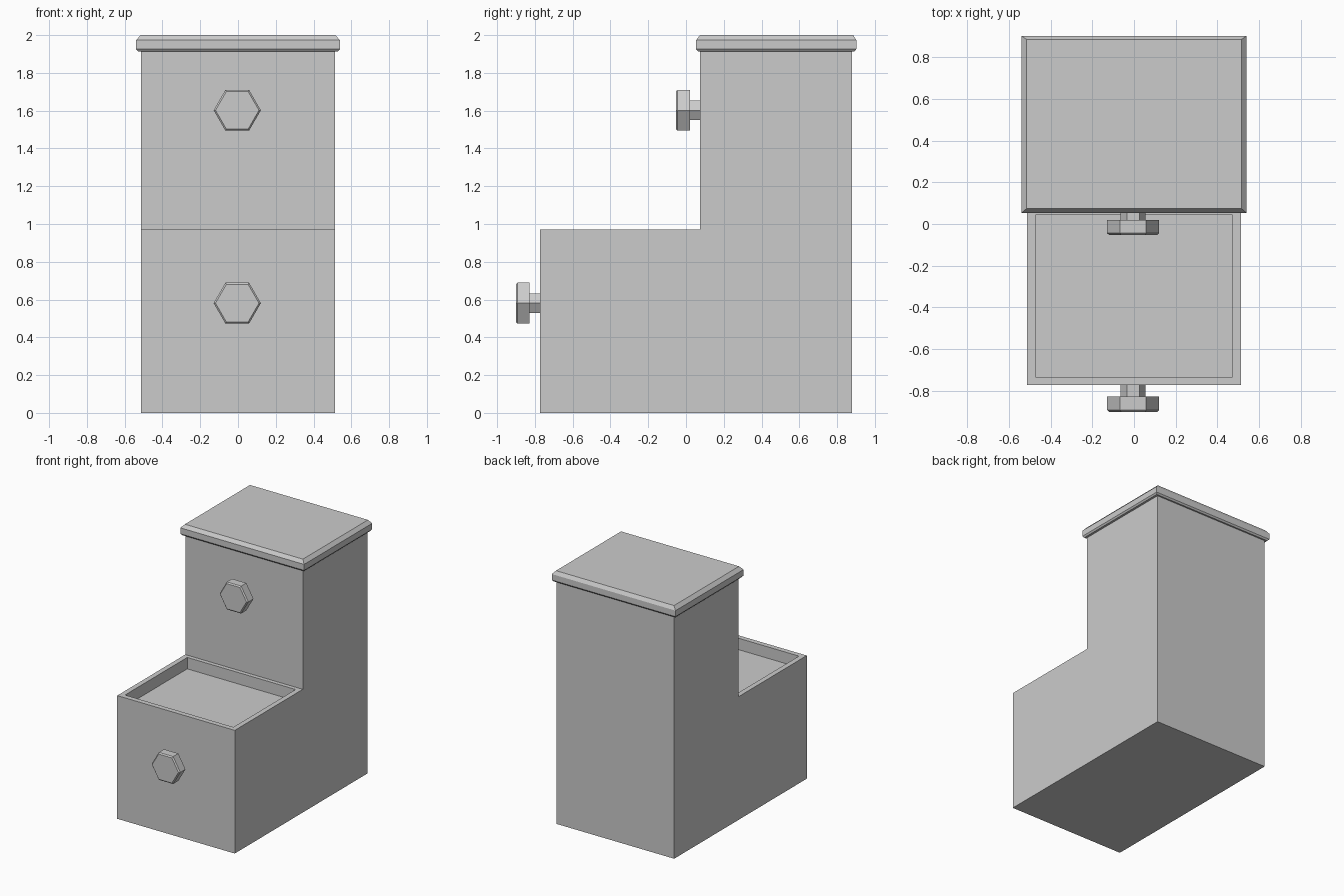
import bpy, bmesh, math
from mathutils import Vector

if "Cube" in bpy.data.objects:
    bpy.data.objects.remove(bpy.data.objects["Cube"])


def finish(bm, name):
    bmesh.ops.recalc_face_normals(bm, faces=bm.faces[:])
    mesh = bpy.data.meshes.new(name)
    bm.to_mesh(mesh)
    bm.free()
    obj = bpy.data.objects.new(name, mesh)
    bpy.context.collection.objects.link(obj)
    return obj


def loft(name, rings):
    """Closed solid through a series of equal-sized point rings."""
    bm = bmesh.new()
    loops = [[bm.verts.new(p) for p in ring] for ring in rings]
    n = len(loops[0])
    for a, b in zip(loops, loops[1:]):
        for i in range(n):
            j = (i + 1) % n
            bm.faces.new((a[i], a[j], b[j], b[i]))
    bm.faces.new(loops[0])
    bm.faces.new(loops[-1])
    return finish(bm, name)


def rect(hx, y0, y1, z):
    return [(-hx, y0, z), (hx, y0, z), (hx, y1, z), (-hx, y1, z)]


def hexagon(r, y, z, x=-0.004):
    return [(x + r * math.cos(k * math.pi / 3), y, z + r * math.sin(k * math.pi / 3))
            for k in range(6)]


# Stepped body: L-shaped side profile extruded across x
HALF, STEP = 0.513, 0.972
FRONT, RISER, BACK = -0.773, 0.075, 0.88
profile = [(FRONT, 0), (BACK, 0), (BACK, 1.92), (RISER, 1.92), (RISER, STEP), (FRONT, STEP)]
bm = bmesh.new()
left = [bm.verts.new((-HALF, y, z)) for y, z in profile]
right = [bm.verts.new((HALF, y, z)) for y, z in profile]
bm.faces.new(left)
bm.faces.new(right)
sides = []
for i in range(len(profile)):
    j = (i + 1) % len(profile)
    sides.append(bm.faces.new((left[i], left[j], right[j], right[i])))
bmesh.ops.recalc_face_normals(bm, faces=bm.faces[:])

# Shallow tray recessed into the lower step
tray = sides[4]
bmesh.ops.inset_region(bm, faces=[tray], thickness=0.04, use_even_offset=True)
for v in tray.verts:
    if v.co.y > -0.3:
        v.co.y = 0.043
bmesh.ops.inset_individual(bm, faces=[tray], thickness=0.0)
bmesh.ops.translate(bm, verts=list(tray.verts), vec=Vector((0, 0, -0.09)))
finish(bm, "stepped_body")

# Lid with bevelled upper and lower edges
loft("lid", [rect(0.53, 0.063, 0.892, 1.914),
             rect(0.54, 0.053, 0.902, 1.926),
             rect(0.54, 0.053, 0.902, 1.973),
             rect(0.515, 0.074, 0.885, 2.0)])

# Hexagonal knobs on stems
for label, wall, z in (("upper", RISER, 1.602), ("lower", FRONT, 0.581)):
    loft(label + "_knob_stem", [hexagon(0.06, wall + 0.01, z),
                                hexagon(0.06, wall - 0.06, z)])
    loft(label + "_knob", [hexagon(0.125, wall - 0.055, z),
                           hexagon(0.125, wall - 0.119, z),
                           hexagon(0.115, wall - 0.128, z)])
